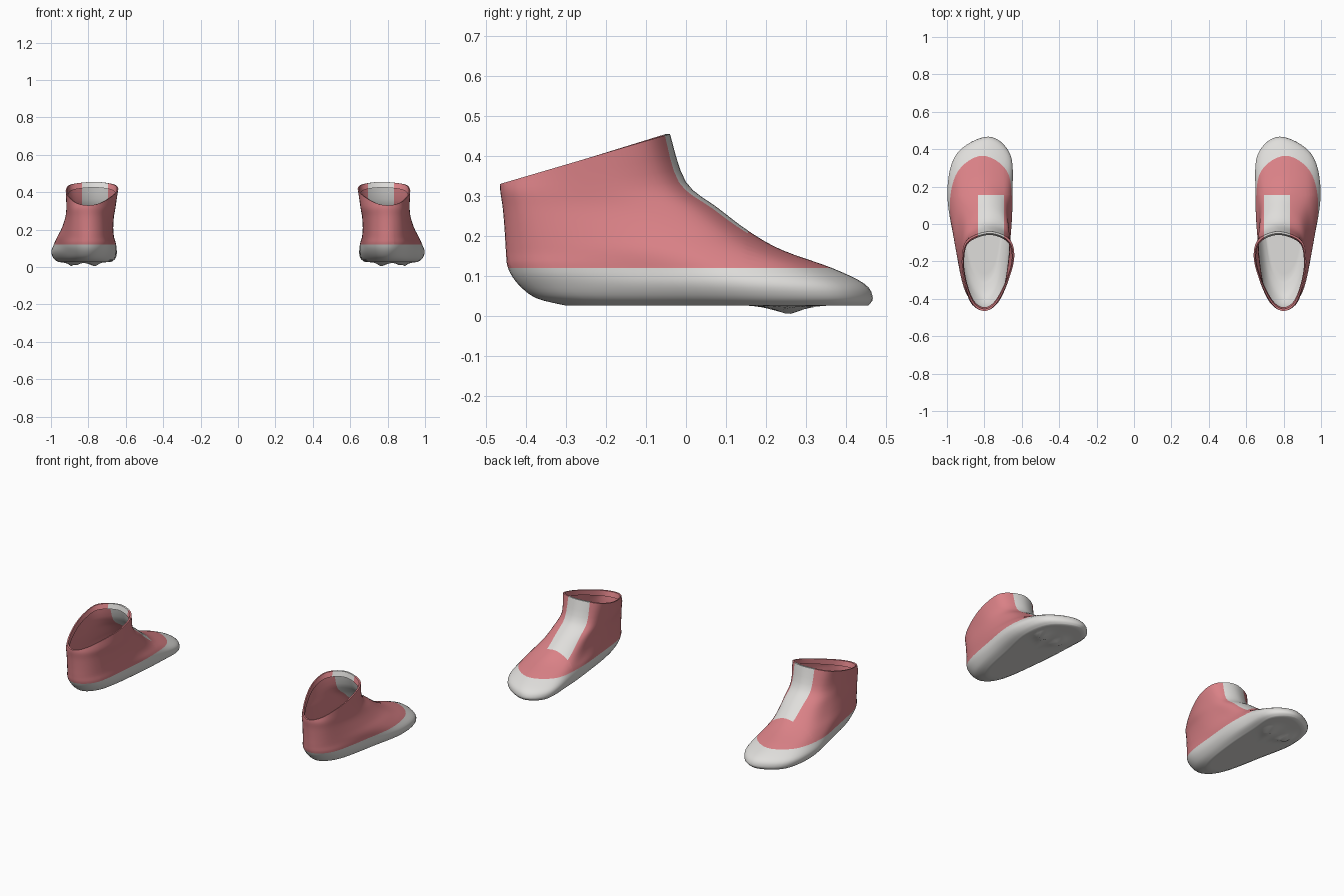
import bpy, bmesh, math
from mathutils import Vector

if "Cube" in bpy.data.objects:
    bpy.data.objects.remove(bpy.data.objects["Cube"])


def material(name, rgb):
    m = bpy.data.materials.new(name)
    m.diffuse_color = (*rgb, 1)
    m.use_nodes = True
    m.node_tree.nodes["Principled BSDF"].inputs["Base Color"].default_value = m.diffuse_color
    return m


PINK = material("pink fabric", (0.70, 0.22, 0.24))
WHITE = material("off white rubber", (0.74, 0.73, 0.71))

# Cross rings from the ground up: heel z, toe z, heel y, toe y, heel x, toe x,
# then inner and outer x at four stations between heel and toe
STATIONS = (0.1, 0.4, 0.68, 0.9)
RINGS = [
    (.026, .026, -.30, .455, .80, .785, .735, .87, .70, .92, .69, .96, .685, .92),
    (.045, .045, -.375, .467, .80, .78, .72, .885, .68, .945, .66, .985, .668, .94),
    (.08, .08, -.42, .447, .80, .79, .705, .895, .665, .96, .65, .998, .663, .95),
    (.12, .12, -.445, .365, .80, .81, .70, .90, .665, .955, .652, .985, .68, .94),
    (.16, .165, -.45, .24, .80, .81, .71, .89, .67, .945, .665, .965, .69, .93),
    (.21, .21, -.453, .16, .80, .79, .715, .885, .672, .93, .67, .94, .69, .905),
    (.27, .27, -.458, .08, .80, .78, .72, .88, .67, .915, .665, .92, .685, .885),
    (.31, .335, -.464, .0, .80, .775, .725, .875, .665, .91, .655, .915, .68, .875),
    (.33, .455, -.465, -.04, .80, .77, .735, .865, .67, .91, .64, .92, .665, .89),
]
AROUND, ALONG = 6, 4


def spline(a, b, c, d, t):
    return 0.5 * (2 * b + (c - a) * t + (2 * a - 5 * b + 4 * c - d) * t * t
                  + (3 * b - a - 3 * c + d) * t ** 3)


def ring_points(r):
    zh, zt, yh, yt, xh, xt = r[:6]
    def at(x, f):
        return Vector((x, yh + (yt - yh) * f, zh + (zt - zh) * f))
    outer = [at(r[7 + 2 * i], f) for i, f in enumerate(STATIONS)]
    inner = [at(r[6 + 2 * i], f) for i, f in enumerate(STATIONS)]
    ctrl = [at(xh, 0)] + outer + [at(xt, 1)] + inner[::-1]
    n = len(ctrl)
    return [spline(ctrl[i - 1], ctrl[i], ctrl[(i + 1) % n], ctrl[(i + 2) % n], k / AROUND)
            for i in range(n) for k in range(AROUND)]


def loft_rings():
    base = [ring_points(r) for r in RINGS]
    last = len(base) - 1
    out = []
    for i in range(last):
        a, b, c, d = base[max(i - 1, 0)], base[i], base[i + 1], base[min(i + 2, last)]
        for k in range(ALONG):
            out.append([spline(*p, k / ALONG) for p in zip(a, b, c, d)])
    return out + [base[-1]]


def shrink(ring, s, dz):
    c = sum(ring, Vector()) / len(ring)
    return [Vector((c.x + (p.x - c.x) * s, c.y + (p.y - c.y) * s, p.z + dz)) for p in ring]


def skin(bm, rings):
    rows = [[bm.verts.new(p) for p in ring] for ring in rings]
    n = len(rows[0])
    for lo, hi in zip(rows, rows[1:]):
        for j in range(n):
            bm.faces.new((lo[j], lo[(j + 1) % n], hi[(j + 1) % n], hi[j]))
    return rows


def finish(bm, name, side, mats):
    if side < 0:
        for v in bm.verts:
            v.co.x = -v.co.x
        bmesh.ops.reverse_faces(bm, faces=bm.faces[:])
    me = bpy.data.meshes.new(name)
    bm.to_mesh(me)
    bm.free()
    for m in mats:
        me.materials.append(m)
    ob = bpy.data.objects.new(name, me)
    bpy.context.collection.objects.link(ob)
    bpy.ops.object.select_all(action='DESELECT')
    ob.select_set(True)
    bpy.context.view_layer.objects.active = ob
    bpy.ops.object.shade_smooth_by_angle(angle=math.radians(50))


rings = loft_rings()
seam = 3 * ALONG

for side, label in ((1, "right"), (-1, "left")):
    # Sole: rounded bowl closed underneath, with a small bump under the ball
    bm = bmesh.new()
    cap = [shrink(rings[0], s, 0) for s in (0.05, 0.2, 0.35, 0.5, 0.65, 0.8, 0.92)]
    rows = skin(bm, cap + rings[:seam + 1])
    bm.faces.new(rows[0][::-1])
    for row in rows[:len(cap)]:
        for v in row:
            bump = sum(math.exp(-((v.co.x - x) / .035) ** 2) for x in (.775, .88))
            v.co.z -= 0.024 * bump * math.exp(-((v.co.y - .25) / .035) ** 2)
    for v in bm.verts:
        v.co.x = min(v.co.x, 1.0)
        v.co.z = max(v.co.z, 0.0)
    finish(bm, label + "_sole", side, [WHITE])

    # Upper: fabric sock with a folded lip and a pale instep panel
    bm = bmesh.new()
    rim = rings[-1]
    skin(bm, rings[seam:] + [shrink(rim, 0.95, 0.0), shrink(rim, 0.91, -0.03)])
    for co, no in (((.695, 0, 0), (1, 0, 0)), ((.835, 0, 0), (1, 0, 0)),
                   ((0, .155, 0), (0, 1, 0))):
        bmesh.ops.bisect_plane(bm, geom=bm.verts[:] + bm.edges[:] + bm.faces[:],
                               plane_co=co, plane_no=no)
    for f in bm.faces:
        c = f.calc_center_median()
        f.material_index = int(.695 < c.x < .835 and -.12 < c.y < .155 and c.z > .15)
    finish(bm, label + "_upper", side, [PINK, WHITE])
